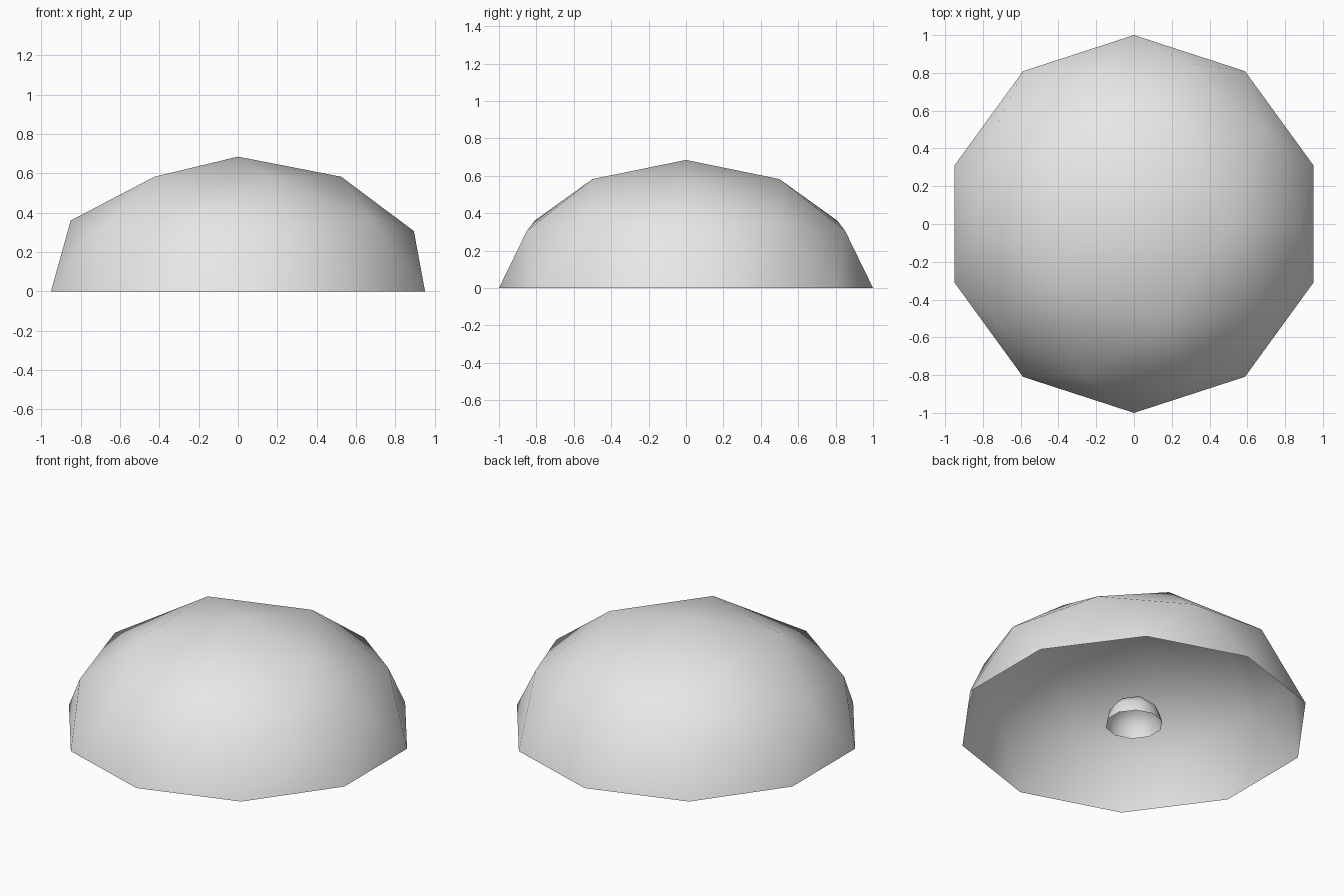
import bpy, bmesh

if "Cube" in bpy.data.objects:
    bpy.data.objects.remove(bpy.data.objects["Cube"])

# one plain grey for everything
grey = bpy.data.materials.new("light_grey")
grey.diffuse_color = (0.8, 0.8, 0.8, 1)
grey.use_nodes = True
grey.node_tree.nodes["Principled BSDF"].inputs["Base Color"].default_value = grey.diffuse_color


def open_dome(name, radius, height):
    """Upper half of a two-step icosphere, open at the bottom."""
    bm = bmesh.new()
    bmesh.ops.create_icosphere(bm, subdivisions=2, radius=1)
    below = [v for v in bm.verts if v.co.z < -0.01]
    bmesh.ops.delete(bm, geom=below, context='VERTS')
    bmesh.ops.scale(bm, vec=(radius, radius, height), verts=bm.verts)
    for f in bm.faces:
        f.smooth = True
    mesh = bpy.data.meshes.new(name)
    bm.to_mesh(mesh)
    bm.free()
    mesh.materials.append(grey)
    obj = bpy.data.objects.new(name, mesh)
    bpy.context.collection.objects.link(obj)
    return obj


# large flattened shell and the small round dome beneath its centre
open_dome("outer_shell", 1.0, 0.685)
open_dome("inner_dome", 0.163, 0.163)
